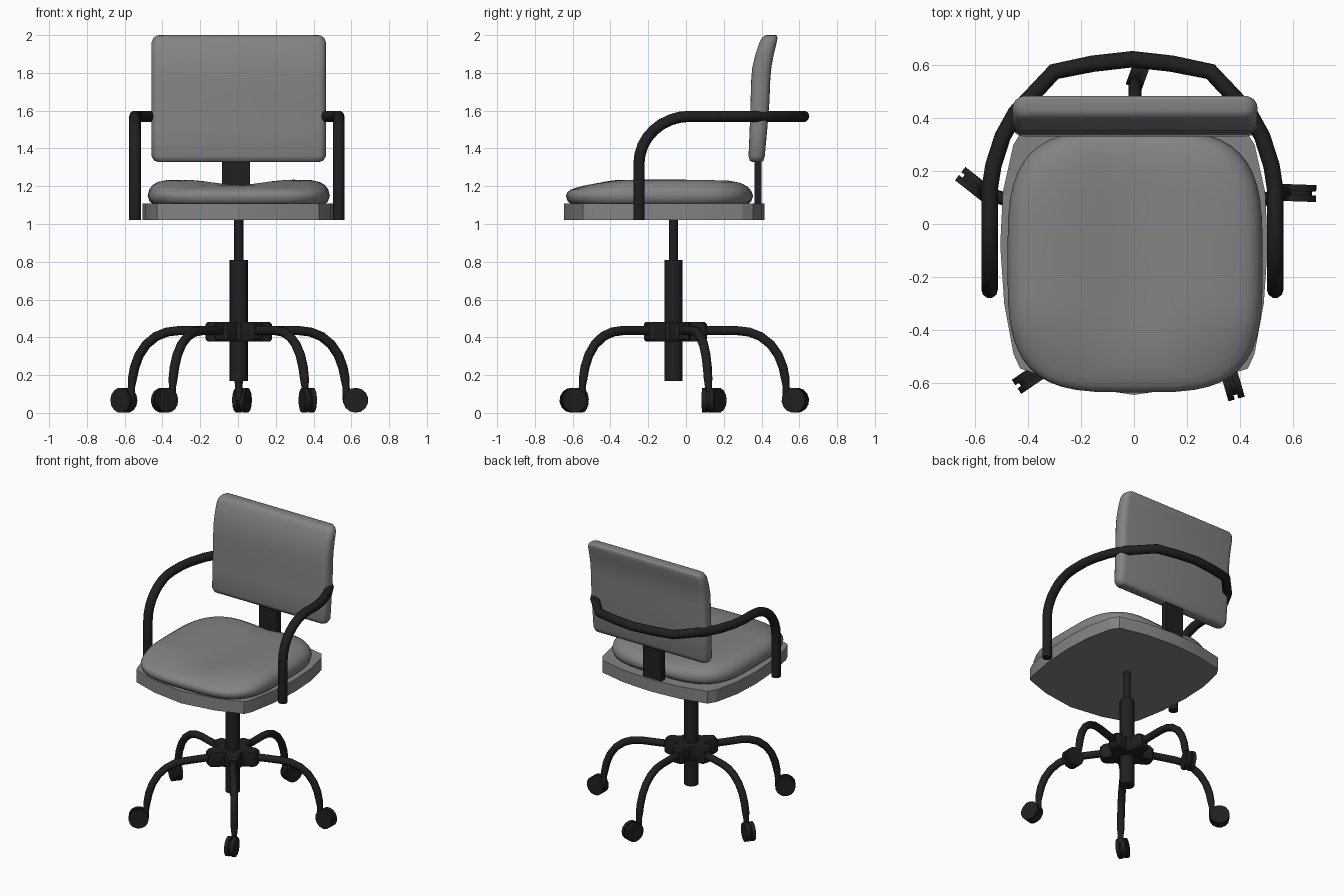
import bpy, bmesh, math
from mathutils import Matrix, Vector

if "Cube" in bpy.data.objects:
    bpy.data.objects.remove(bpy.data.objects["Cube"])


def material(name, rgb):
    m = bpy.data.materials.new(name)
    m.diffuse_color = (*rgb, 1)
    m.use_nodes = True
    m.node_tree.nodes["Principled BSDF"].inputs["Base Color"].default_value = m.diffuse_color
    return m


GREY = material("warm_grey_fabric", (0.235, 0.222, 0.225))
BLACK = material("black_metal", (0.014, 0.014, 0.014))


def finish(name, bm, mat, angle=40):
    bmesh.ops.recalc_face_normals(bm, faces=bm.faces)
    me = bpy.data.meshes.new(name)
    bm.to_mesh(me)
    bm.free()
    me.materials.append(mat)
    me.shade_smooth()
    me.set_sharp_from_angle(angle=math.radians(angle))
    ob = bpy.data.objects.new(name, me)
    bpy.context.collection.objects.link(ob)
    return ob


def loft(name, rings, mat, angle=40):
    bm = bmesh.new()
    rows = [[bm.verts.new(p) for p in r] for r in rings]
    n = len(rows[0])
    for a, b in zip(rows, rows[1:]):
        for i in range(n):
            j = (i + 1) % n
            bm.faces.new((a[i], a[j], b[j], b[i]))
    bm.faces.new(rows[0][::-1])
    bm.faces.new(rows[-1])
    return finish(name, bm, mat, angle)


def add_cyl(bm, r, depth, loc, segs=16, axis=(0, 0, 1)):
    rot = Vector((0, 0, 1)).rotation_difference(Vector(axis)).to_matrix().to_4x4()
    bmesh.ops.create_cone(bm, cap_ends=True, segments=segs, radius1=r, radius2=r,
                          depth=depth, matrix=Matrix.Translation(loc) @ rot)


def tube(name, pts, radius, mat, radii=None):
    cu = bpy.data.curves.new(name, 'CURVE')
    cu.dimensions = '3D'
    cu.bevel_depth = radius
    cu.bevel_resolution = 3
    cu.use_fill_caps = True
    sp = cu.splines.new('POLY')
    sp.points.add(len(pts) - 1)
    for i, p in enumerate(pts):
        sp.points[i].co = (*p, 1)
        sp.points[i].radius = radii[i] if radii else 1
    tmp = bpy.data.objects.new(name + "_path", cu)
    bpy.context.collection.objects.link(tmp)
    bpy.context.view_layer.update()
    me = bpy.data.meshes.new_from_object(tmp.evaluated_get(bpy.context.evaluated_depsgraph_get()))
    bpy.data.objects.remove(tmp)
    bm = bmesh.new()
    bm.from_mesh(me)
    bmesh.ops.remove_doubles(bm, verts=bm.verts, dist=0.0005)
    return finish(name, bm, mat, 50)


def super_ring(n, cx, cy, hx, hy, power):
    out = []
    for i in range(n):
        a = 2 * math.pi * i / n
        c, s = math.cos(a), math.sin(a)
        out.append((cx + hx * math.copysign(abs(c) ** (2 / power), c),
                    cy + hy * math.copysign(abs(s) ** (2 / power), s)))
    return out


# Seat plate: faceted outline with clipped corners
half = [(0, -0.645), (0.24, -0.61), (0.43, -0.545), (0.455, -0.49), (0.49, -0.3), (0.505, -0.08),
        (0.495, 0.12), (0.455, 0.30), (0.42, 0.355), (0.22, 0.40), (0, 0.415)]
outline = half + [(-x, y) for x, y in half[-2:0:-1]]
loft("seat_plate", [[(x, y, z) for x, y in outline] for z in (1.02, 1.108)], GREY, 15)

# Seat cushion: stacked rings with a saddle dip and lowered front
rings = []
for s, z in [(0.93, 1.10), (0.98, 1.12), (1, 1.15), (0.985, 1.18), (0.95, 1.205), (0.89, 1.222),
             (0.8, 1.232), (0.6, 1.236), (0.4, 1.236), (0.2, 1.236), (0.04, 1.236)]:
    ring = []
    for x, y in super_ring(48, 0.004, -0.14, 0.482 * s, 0.496 * s, 3.5):
        k = max(0, min(1, (z - 1.15) / 0.07))
        dip = 0.03 * math.exp(-(x / 0.17) ** 2) * k
        front = 0.03 * max(0, min(1, (-0.35 - y) / 0.2)) * k
        ring.append((x, y, z - max(dip, front)))
    rings.append(ring)
loft("seat_cushion", rings, GREY, 60)

# Backrest: sections stacked in z, leaning back near the top
rings = []
for z, w, y0, y1 in [(1.328, 0.425, 0.352, 0.398), (1.335, 0.447, 0.338, 0.410),
                     (1.36, 0.462, 0.331, 0.417), (1.5, 0.463, 0.337, 0.430),
                     (1.65, 0.463, 0.342, 0.442), (1.76, 0.463, 0.345, 0.446),
                     (1.83, 0.463, 0.351, 0.452), (1.90, 0.463, 0.368, 0.465),
                     (1.96, 0.462, 0.388, 0.480), (1.985, 0.452, 0.402, 0.484),
                     (1.997, 0.435, 0.416, 0.482), (2.0, 0.42, 0.43, 0.473)]:
    d, cy = (y1 - y0) / 2, (y0 + y1) / 2
    r = min(d * 0.9, 0.04)
    ring = []
    for sx, sy, a0 in [(1, 1, 0), (-1, 1, 90), (-1, -1, 180), (1, -1, 270)]:
        for t in range(5):
            a = math.radians(a0 + 22.5 * t)
            ring.append((0.004 + sx * (w - r) + r * math.cos(a), cy + sy * (d - r) + r * math.sin(a), z))
    rings.append(ring)
loft("backrest", rings, GREY, 60)

# Backrest support bar
bm = bmesh.new()
bmesh.ops.create_cube(bm, size=1, matrix=Matrix.Translation((-0.011, 0.381, 1.23)) @ Matrix.Diagonal((0.148, 0.038, 0.34, 1)))
finish("backrest_bar", bm, BLACK)

# Armrest: one tube from the right foot, round the back, to the left foot
side = [(0.539, -0.249, 1.02), (0.539, -0.249, 1.32)]
for t in range(1, 9):
    a = math.radians(90 * t / 8)
    side.append((0.539, 0.02 - 0.269 * math.cos(a), 1.32 + 0.25 * math.sin(a)))
side += [(0.539, 0.13, 1.57), (0.525, 0.22, 1.57), (0.49, 0.33, 1.57), (0.44, 0.42, 1.57),
         (0.295, 0.575, 1.57), (0.15, 0.605, 1.57), (0, 0.622, 1.57)]
path = side + [(-x, y, z) for x, y, z in side[-2::-1]]
tube("armrest", [(x - 0.006, y, z) for x, y, z in path], 0.031, BLACK)

# Gas column
CX, CY = 0.004, -0.066
bm = bmesh.new()
add_cyl(bm, 0.048, 0.64, (CX, CY, 0.49), 20)
add_cyl(bm, 0.024, 0.25, (CX, CY, 0.92), 16)
finish("gas_column", bm, BLACK)

# Star hub with five stubby arms
star = []
for k in range(5):
    for r, off in [(0.105, -30), (0.165, -14), (0.178, -8), (0.178, 8), (0.165, 14), (0.105, 30)]:
        a = math.radians(90 + 72 * k + off)
        star.append((r * math.cos(a), r * math.sin(a)))
loft("hub", [[(CX + x * s, CY + y * s, z) for x, y in star]
             for s, z in [(0.93, 0.378), (1, 0.39), (1, 0.47), (0.93, 0.482)]], BLACK, 30)

# Five legs with twin-wheel casters
profile = [(0.10, 0.435), (0.34, 0.435), (0.40, 0.428), (0.46, 0.405), (0.515, 0.362), (0.555, 0.305),
           (0.58, 0.24), (0.592, 0.18), (0.597, 0.135), (0.598, 0.09)]
radii = [1, 1, 1, 1, 1, 1, 1, 0.95, 0.75, 0.7]
for k in range(5):
    a = math.radians(90 + 72 * k)
    c, s = math.cos(a), math.sin(a)
    tube(f"leg_{k + 1}", [(CX + r * c, CY + r * s, z) for r, z in profile], 0.025, BLACK, radii)
    b = a - math.radians(20)
    d = Vector((math.cos(b), math.sin(b), 0))
    n = Vector((-d.y, d.x, 0))
    foot = Vector((CX + 0.598 * c, CY + 0.598 * s, 0))
    hub = foot + d * 0.05 + Vector((0, 0, 0.067))
    bm = bmesh.new()
    for sgn in (-1, 1):
        add_cyl(bm, 0.066, 0.025, hub + n * 0.0195 * sgn, 14, n)
    add_cyl(bm, 0.05, 0.03, hub, 12, n)
    add_cyl(bm, 0.02, 0.07, foot + Vector((0, 0, 0.10)), 10)
    finish(f"caster_{k + 1}", bm, BLACK, 40)
